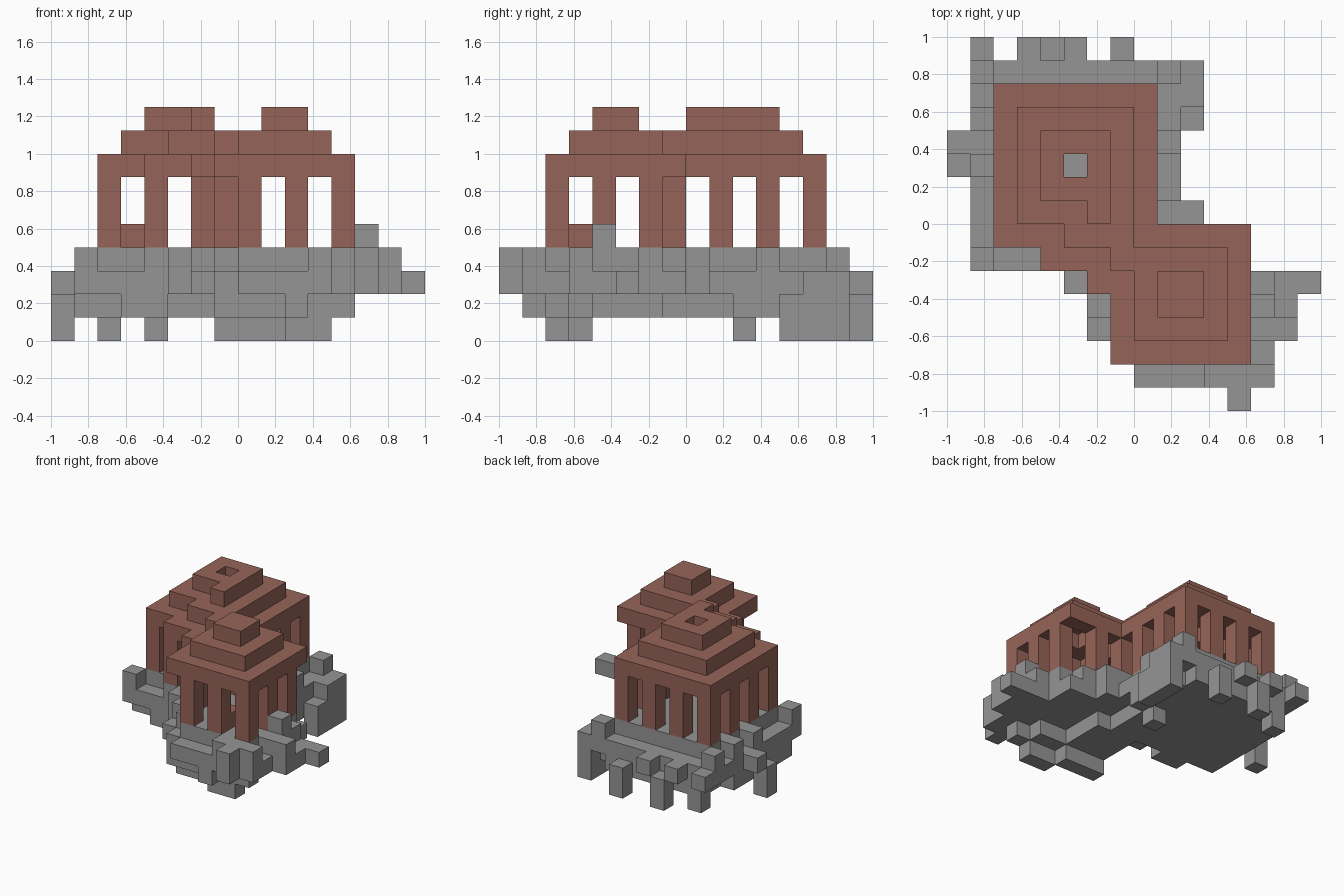
import bpy, bmesh
from mathutils import Vector

cube = bpy.data.objects.get("Cube")
if cube:
    bpy.data.objects.remove(cube)

U = 0.125  # edge of one block


def material(name, color):
    m = bpy.data.materials.new(name)
    m.diffuse_color = (*color, 1)
    m.use_nodes = True
    m.node_tree.nodes["Principled BSDF"].inputs["Base Color"].default_value = (*color, 1)
    return m


stone = material("grey stone", (0.3, 0.3, 0.3))
clay = material("brown clay", (0.305, 0.127, 0.098))


def rect(i0, i1, j0, j1):
    return {(i, j) for i in range(i0, i1 + 1) for j in range(j0, j1 + 1)}


def erode(cells):
    return {(i, j) for i, j in cells if rect(i - 1, i + 1, j - 1, j + 1) <= cells}


def lift(cells, *levels):
    return {(i, j, k) for i, j in cells for k in levels}


# House footprint: two square rooms joined by a stepped corner
plan = rect(2, 8, 7, 13) | rect(7, 12, 2, 7) | rect(4, 6, 6, 6) | {(6, 5)}

# Roof: shrinking rings stacked into a hollow stepped pyramid
roof = set()
outline = plan
for level in (7, 8, 9):
    inner = erode(outline)
    roof |= lift(outline - inner, level)
    outline = inner

# Columns: every other block around both rooms
posts = {(i, 13) for i in range(2, 9, 2)} | {(i, j) for i in (2, 8) for j in range(7, 14, 2)}
posts |= {(i, 2) for i in range(8, 13, 2)} | {(12, 4), (12, 6)}
posts |= {(4, 6), (6, 6), (7, 4), (10, 7)}
columns = lift(posts, 4, 5, 6)

# Low benches inside the rooms
benches = lift({(3, 9), (10, 3)}, 4)

# Rock ledge around the house; some blocks rise to floor level
ledge = rect(1, 1, 6, 14) | rect(1, 3, 6, 6) | rect(1, 10, 14, 14) | rect(9, 9, 8, 13)
ledge |= rect(6, 6, 3, 4) | rect(8, 13, 1, 1) | rect(13, 13, 1, 5)
ledge |= rect(14, 14, 3, 5) | {(10, 8), (10, 13), (5, 5), (12, 0)}
raised = {(1, 6), (1, 10), (1, 12), (1, 14), (9, 14), (9, 8), (9, 11), (10, 8), (5, 5),
          (6, 4), (11, 1), (12, 1), (12, 0), (13, 1), (13, 3), (13, 4), (13, 5), (14, 3)}
tips = {(15, 5), (0, 11), (1, 15), (3, 15), (5, 15)}

rock = lift(plan - {(7, 2), (12, 7)} | raised, 3)
rock |= lift(plan | ledge | tips, 2)

# Tapering, ragged underside
rock |= lift(rect(2, 8, 7, 14) | rect(1, 1, 7, 12) | rect(9, 9, 10, 13) | {(3, 6), (4, 6)}, 1)
rock |= lift(rect(7, 9, 2, 6) | rect(10, 11, 2, 3) | {(12, 2), (10, 1)}, 1)
rock |= lift(rect(10, 10, 12, 14), 0, 1)

# Hanging stubs below the rock
rock |= lift({(0, 10), (4, 15), (7, 15), (2, 14)}, 0, 1)
rock |= lift(rect(7, 9, 3, 3) | rect(10, 11, 2, 2) | {(8, 10)}, 0)
rock |= {(13, 4, 4)}

everything = roof | columns | benches | rock


def build(name, cells, mat):
    """Skin a set of blocks, keeping only the exposed faces."""
    bm = bmesh.new()
    for cell in sorted(cells):
        centre = Vector(cell) + Vector((0.5, 0.5, 0.5))
        for axis in range(3):
            for sign in (-1, 1):
                n = [0, 0, 0]
                n[axis] = sign
                if tuple(c + d for c, d in zip(cell, n)) in everything:
                    continue
                n = Vector(n) / 2
                a = Vector((n.y, n.z, n.x))
                b = n.cross(a) * 2
                corners = [centre + n + p for p in (a + b, b - a, -a - b, a - b)]
                bm.faces.new([bm.verts.new((c - Vector((8, 8, 0))) * U) for c in corners])
    bmesh.ops.remove_doubles(bm, verts=bm.verts[:], dist=0.001)
    bmesh.ops.dissolve_limit(bm, angle_limit=0.01, verts=bm.verts[:], edges=bm.edges[:])
    mesh = bpy.data.meshes.new(name)
    bm.to_mesh(mesh)
    bm.free()
    mesh.materials.append(mat)
    obj = bpy.data.objects.new(name, mesh)
    bpy.context.collection.objects.link(obj)


build("rock_base", rock, stone)
build("columns", columns, clay)
build("stepped_roof", roof, clay)
build("benches", benches, clay)
